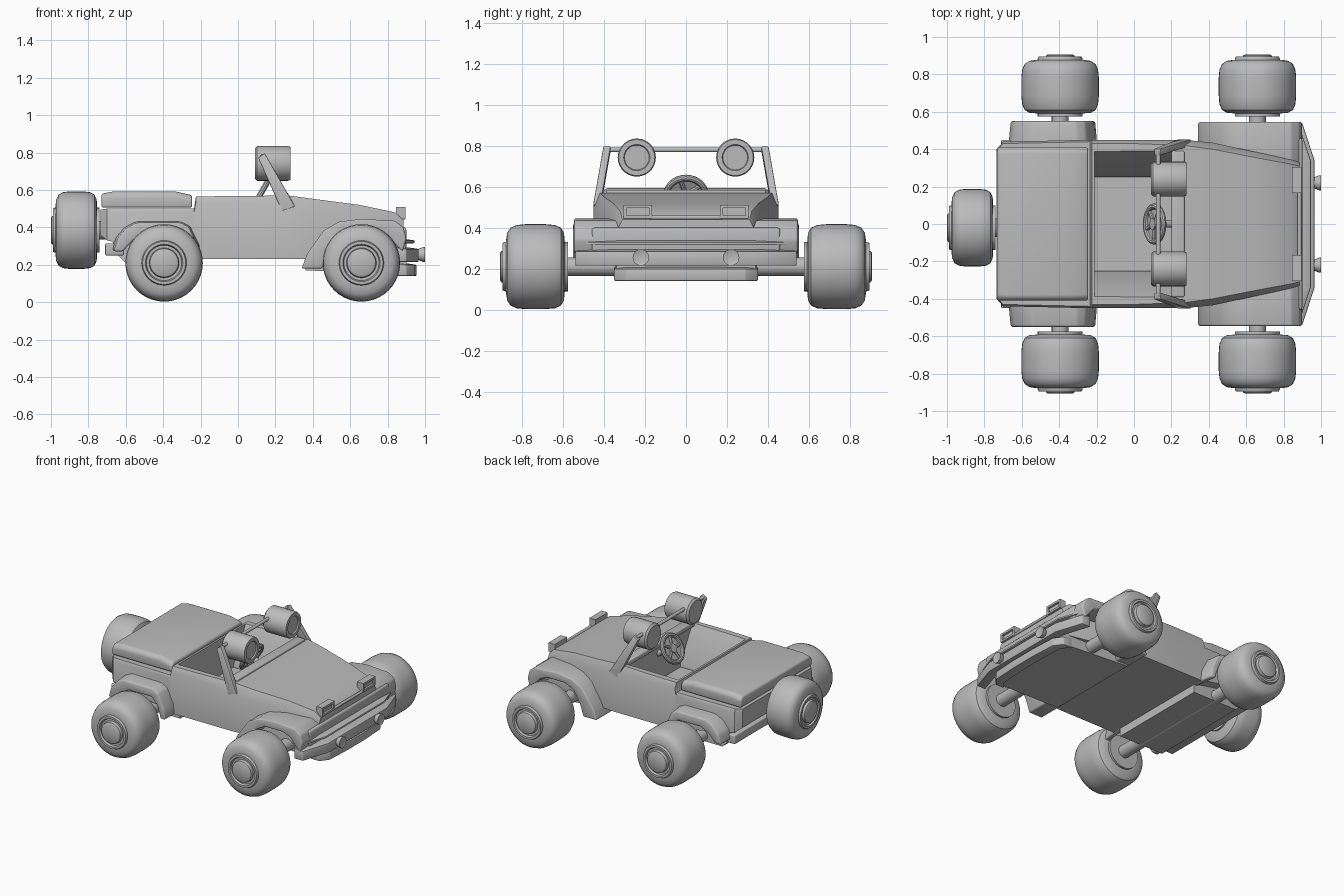
import bpy, bmesh, math
from mathutils import Vector, Matrix

cube = bpy.data.objects.get("Cube")
if cube:
    bpy.data.objects.remove(cube, do_unlink=True)

GREY = (0.5, 0.5, 0.5, 1)
paint = bpy.data.materials.new("plain grey")
paint.use_nodes = True
paint.diffuse_color = GREY
paint.node_tree.nodes["Principled BSDF"].inputs["Base Color"].default_value = GREY


def finish(name, bm, bevel=0.0, segments=3, angle=35, cutter=None):
    """Turn a bmesh into a shaded object, with optional cut and bevel."""
    bmesh.ops.recalc_face_normals(bm, faces=bm.faces)
    mesh = bpy.data.meshes.new(name)
    bm.to_mesh(mesh)
    bm.free()
    obj = bpy.data.objects.new(name, mesh)
    bpy.context.collection.objects.link(obj)
    mesh.materials.append(paint)
    bpy.ops.object.select_all(action='DESELECT')
    obj.select_set(True)
    bpy.context.view_layer.objects.active = obj
    if cutter:
        cut = obj.modifiers.new("cut", 'BOOLEAN')
        cut.operation, cut.object, cut.solver = 'DIFFERENCE', cutter, 'EXACT'
        bpy.ops.object.modifier_apply(modifier="cut")
    if bevel:
        mod = obj.modifiers.new("bevel", 'BEVEL')
        mod.width, mod.segments = bevel, segments
        mod.limit_method, mod.angle_limit = 'ANGLE', math.radians(25)
        bpy.ops.object.modifier_apply(modifier="bevel")
    bpy.ops.object.shade_smooth_by_angle(angle=math.radians(angle))
    return obj


def skin(rings, closed_ends=True):
    """Join rings of points with quads."""
    bm = bmesh.new()
    loops = [[bm.verts.new(p) for p in ring] for ring in rings]
    n = len(loops[0])
    for a, b in zip(loops, loops[1:]):
        for i in range(n):
            j = (i + 1) % n
            bm.faces.new((a[i], a[j], b[j], b[i]))
    if closed_ends:
        bm.faces.new(loops[0])
        bm.faces.new(loops[-1])
    return bm


def hull(name, sections, **kw):
    """Loft symmetric sections (x, half width, shoulder z, top half width, top z, bottom z)."""
    rings = []
    for x, w, zs, wt, zt, zb in sections:
        half = [(w, zb), (w, zs), (wt, zt)]
        ring = half + [(-y, z) for y, z in reversed(half)]
        rings.append([(x, y, z) for y, z in ring])
    return finish(name, skin(rings), **kw)


def box(name, low, high, bevel=0.0):
    bm = bmesh.new()
    low, high = Vector(low), Vector(high)
    size = high - low
    bmesh.ops.create_cube(bm, size=1, matrix=Matrix.Translation((low + high) / 2)
                          @ Matrix.Diagonal((*size, 1)))
    return finish(name, bm, bevel=bevel)


def spin(name, profile, centre, axis, steps=40, **kw):
    """Revolve (radius, distance) points about an axis through centre."""
    turn = Vector(axis).to_track_quat('Z', 'Y')
    rings = []
    for r, d in profile:
        rings.append([Vector(centre) + turn @ Vector((r * math.cos(t), r * math.sin(t), d))
                      for t in (2 * math.pi * k / steps for k in range(steps))])
    return finish(name, skin(rings), **kw)


def rod(name, a, b, radius, steps=12):
    a, b = Vector(a), Vector(b)
    return spin(name, [(radius, 0), (radius, (b - a).length)], a, b - a, steps)


def prism(name, outline, y_in, y_out, side, slant=None, **kw):
    """Extrude an (x, z) outline sideways; slant pulls the outer outline inward and down."""
    mid = sum(x for x, z in outline) / len(outline)
    outer = [(mid + (x - mid) * slant, z - 0.01) for x, z in outline] if slant else outline
    return finish(name, skin([[(x, side * y_in, z) for x, z in outline],
                              [(x, side * y_out, z) for x, z in outer]]), **kw)


# Wheels: rounded tyre, stepped rim and round hub
TYRE = [(0.11, -0.145), (0.165, -0.14), (0.19, -0.125), (0.203, -0.095), (0.207, -0.05),
        (0.207, 0.05), (0.203, 0.09), (0.19, 0.12), (0.165, 0.137), (0.125, 0.143)]
RIM = [(0.12, -0.16), (0.12, 0.148), (0.115, 0.16), (0.1, 0.16), (0.094, 0.145),
       (0.08, 0.145), (0.076, 0.166), (0.066, 0.172)]


def wheel(name, centre, axis, thin=1.0):
    for part, profile in (("tyre", TYRE), ("rim", RIM)):
        spin(f"{name}_{part}", [(r, d * thin) for r, d in profile], centre, axis)


for place, x in (("front", 0.66), ("rear", -0.395)):
    for label, side in (("left", 1), ("right", -1)):
        wheel(f"{place}_{label}_wheel", (x, side * 0.735, 0.21), (0, side, 0))
    rod(f"{place}_axle", (x, -0.62, 0.21), (x, 0.62, 0.21), 0.045, 20)
wheel("spare_wheel", (-0.865, -0.02, 0.385), (-1, 0, 0), 0.78)
rod("spare_mount", (-0.77, -0.02, 0.385), (-0.66, -0.02, 0.385), 0.05, 20)

# Body tub and bonnet, with the open cockpit cut out
well = hull("cockpit_cutter", [(-0.21, 0.25, 0.32, 0.43, 0.64, 0.3),
                               (0.22, 0.25, 0.32, 0.43, 0.64, 0.3)])
well.hide_render = True
hull("body", [(-0.735, 0.40, 0.47, 0.39, 0.495, 0.36), (-0.7, 0.44, 0.48, 0.43, 0.5, 0.33),
              (-0.235, 0.45, 0.48, 0.44, 0.5, 0.24), (-0.225, 0.45, 0.53, 0.43, 0.565, 0.23),
              (0.0, 0.45, 0.53, 0.43, 0.568, 0.23), (0.27, 0.45, 0.51, 0.42, 0.57, 0.23),
              (0.42, 0.435, 0.48, 0.40, 0.55, 0.23), (0.65, 0.385, 0.45, 0.355, 0.52, 0.23),
              (0.84, 0.345, 0.43, 0.32, 0.48, 0.23), (0.885, 0.33, 0.40, 0.31, 0.44, 0.23)],
     cutter=well)
bpy.data.objects.remove(well, do_unlink=True)

# Luggage lid
hull("rear_lid", [(-0.73, 0.41, 0.56, 0.385, 0.58, 0.505), (-0.66, 0.41, 0.57, 0.39, 0.593, 0.505),
                  (-0.34, 0.41, 0.57, 0.39, 0.593, 0.505), (-0.245, 0.41, 0.55, 0.385, 0.572, 0.505)],
     bevel=0.012)

# Lowered chassis boxes around the axles
hull("front_chassis", [(0.36, 0.36, 0.25, 0.36, 0.3, 0.17), (0.9, 0.34, 0.25, 0.34, 0.3, 0.15)])
hull("rear_chassis", [(-0.64, 0.36, 0.3, 0.36, 0.4, 0.25), (-0.56, 0.38, 0.3, 0.38, 0.4, 0.17),
                      (-0.2, 0.38, 0.25, 0.38, 0.3, 0.17)])

# Wheel arches
FRONT_ARCH = [(0.34, 0.18), (0.37, 0.26), (0.46, 0.385), (0.54, 0.43), (0.66, 0.445), (0.84, 0.435),
              (0.885, 0.40), (0.9, 0.34), (0.88, 0.27), (0.85, 0.3), (0.8, 0.36), (0.74, 0.385),
              (0.6, 0.385), (0.53, 0.35), (0.48, 0.27), (0.45, 0.18)]
REAR_ARCH = [(-0.68, 0.28), (-0.66, 0.35), (-0.61, 0.405), (-0.55, 0.435), (-0.3, 0.435), (-0.25, 0.41),
             (-0.2, 0.31), (-0.19, 0.23), (-0.23, 0.23), (-0.26, 0.32), (-0.31, 0.37), (-0.5, 0.37),
             (-0.57, 0.34), (-0.63, 0.28)]
for label, side in (("left", 1), ("right", -1)):
    prism(f"front_{label}_arch", FRONT_ARCH, 0.3, 0.545, side, bevel=0.01)
    prism(f"rear_{label}_arch", REAR_ARCH, 0.36, 0.55, side, slant=0.93, bevel=0.012)

# Nose panel, bumpers and lower spoiler
box("nose_panel", (0.84, -0.46, 0.28), (0.9, 0.46, 0.4), 0.015)


def bar(name, stations, low, high):
    """Bumper whose front edge follows (y, x) stations, mirrored across the middle."""
    path = stations + [(-y, x) for y, x in reversed(stations)]
    rings = [[(x, y, low), (x, y, high), (x - 0.07, y, high + 0.01), (x - 0.07, y, low)]
             for y, x in path]
    return finish(name, skin(rings), bevel=0.006, segments=2)


bar("front_bumper", [(0.54, 0.9), (0.34, 0.965)], 0.215, 0.285)
bar("front_step", [(0.52, 0.885), (0.34, 0.945)], 0.315, 0.33)
bar("lower_spoiler", [(0.35, 0.9), (0.29, 0.945), (0.1, 0.955)], 0.14, 0.2)
box("rear_bumper", (-0.71, -0.45, 0.25), (-0.61, 0.45, 0.315), 0.008)

# Lamps, windscreen posts and roof lights, mirrored
for label, side in (("left", 1), ("right", -1)):
    y = side * 0.23
    for n, (lo, hi) in enumerate((((0.165, 0.445), (0.305, 0.46)), ((0.165, 0.495), (0.305, 0.51)),
                                  ((0.165, 0.445), (0.18, 0.51)), ((0.29, 0.445), (0.305, 0.51)))):
        ys = sorted((side * lo[0], side * hi[0]))
        box(f"{label}_headlight_frame_{n}", (0.845, ys[0], lo[1]), (0.895, ys[1], hi[1]))
    box(f"{label}_headlight_lens", (0.845, y - 0.06, 0.45), (0.88, y + 0.06, 0.505))
    spin(f"{label}_fog_lamp", [(0.025, 0), (0.03, 0.02), (0.04, 0.045), (0.04, 0.055), (0.028, 0.05)],
         (0.945, side * 0.22, 0.255), (1, 0, 0), 24)
    spin(f"{label}_roof_light", [(0.08, 0), (0.093, 0.012), (0.093, 0.178), (0.088, 0.19),
                                 (0.064, 0.19), (0.06, 0.182)],
         (0.09, side * 0.24, 0.742), (1, 0, 0), 28)
    # Tapered post leaning back from the bonnet
    rings = []
    for x, py, z, depth in ((0.27, 0.435, 0.5, 0.035), (0.125, 0.385, 0.785, 0.018)):
        rings.append([(x + dx * depth, side * (py + dy * 0.018), z + dx * 0.012)
                      for dx, dy in ((-1, -1), (1, -1), (1, 1), (-1, 1))])
    finish(f"{label}_windscreen_post", skin(rings), bevel=0.005, segments=2)
rod("windscreen_top_bar", (0.13, -0.39, 0.78), (0.13, 0.39, 0.78), 0.012)
box("dash_ledge", (0.2, -0.39, 0.55), (0.27, 0.39, 0.585), 0.008)
rod("headlight_bar", (0.885, -0.18, 0.45), (0.885, 0.18, 0.45), 0.01)

# Steering wheel with spokes and column
hub, lean = Vector((0.11, 0, 0.56)), Vector((-0.87, 0, 0.5))
ring = [(0.095 + 0.016 * math.cos(t), 0.016 * math.sin(t)) for t in
        (2 * math.pi * k / 10 for k in range(11))]
turn = lean.to_track_quat('Z', 'Y')
spin("steering_ring", ring, hub, lean, 28)
for k in range(5):
    t = 2 * math.pi * k / 5
    rod(f"steering_spoke_{k}", hub, hub + turn @ Vector((0.09 * math.cos(t), 0.09 * math.sin(t), 0)), 0.012, 8)
spin("steering_hub", [(0.03, -0.015), (0.03, 0.015)], hub, lean, 16)
rod("steering_column", hub, hub - lean * 0.16, 0.02)
